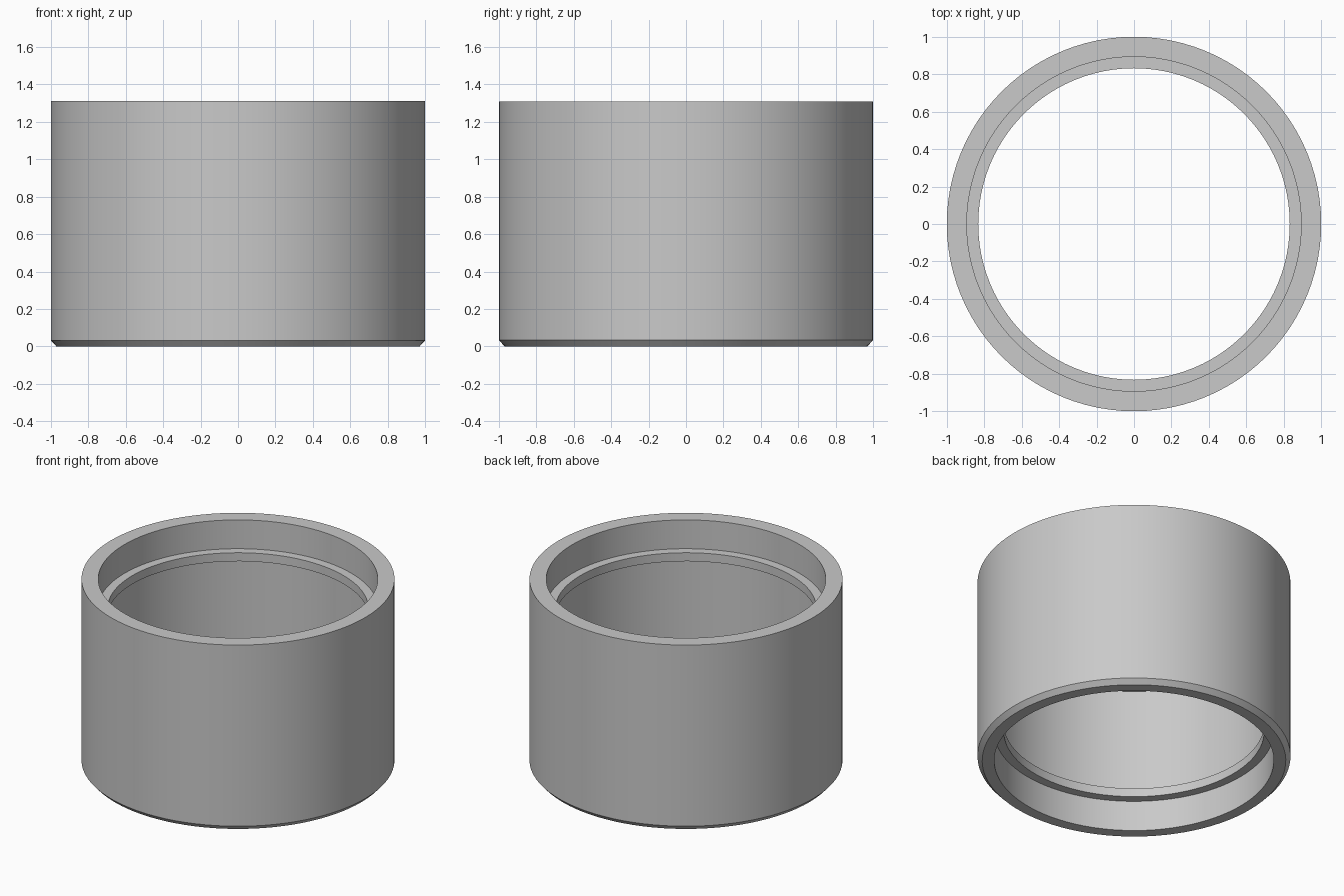
import bpy, bmesh, math

cube = bpy.data.objects.get("Cube")
if cube:
    bpy.data.objects.remove(cube, do_unlink=True)

SEGMENTS = 96

# Plain grey material
grey = bpy.data.materials.new("grey")
grey.use_nodes = True
colour = (0.585, 0.585, 0.585, 1)
grey.diffuse_color = colour
grey.node_tree.nodes["Principled BSDF"].inputs["Base Color"].default_value = colour


def lathe(name, profile, material):
    """Revolve a closed (radius, height) profile around z."""
    bm = bmesh.new()
    verts = [bm.verts.new((r, 0, z)) for r, z in profile]
    edges = [bm.edges.new((v, verts[(i + 1) % len(verts)])) for i, v in enumerate(verts)]
    bmesh.ops.spin(bm, geom=verts + edges, cent=(0, 0, 0), axis=(0, 0, 1),
                   angle=math.tau, steps=SEGMENTS, use_merge=True)
    bmesh.ops.remove_doubles(bm, verts=bm.verts, dist=0.0001)
    bmesh.ops.recalc_face_normals(bm, faces=bm.faces)
    mesh = bpy.data.meshes.new(name)
    bm.to_mesh(mesh)
    bm.free()
    mesh.materials.append(material)
    obj = bpy.data.objects.new(name, mesh)
    bpy.context.collection.objects.link(obj)
    bpy.ops.object.select_all(action="DESELECT")
    obj.select_set(True)
    bpy.context.view_layer.objects.active = obj
    bpy.ops.object.shade_smooth_by_angle(angle=math.radians(30))


# Sleeve: chamfered foot, counterbored ends, two inner lips and a deep relief
height, bore, lip, relief = 1.31, 0.893, 0.832, 0.93
low_ledge, high_ledge, lip_height = 0.215, 1.107, 0.06
outside = [(0.97, 0), (1, 0.033), (1, height)]
upper_bore = [(bore, height), (bore, high_ledge), (lip, high_ledge),
              (lip, high_ledge - lip_height), (relief, high_ledge - lip_height)]
lower_bore = [(relief, low_ledge + lip_height), (lip, low_ledge + lip_height),
              (lip, low_ledge), (bore, low_ledge), (bore, 0)]
lathe("sleeve_ring", outside + upper_bore + lower_bore, grey)
